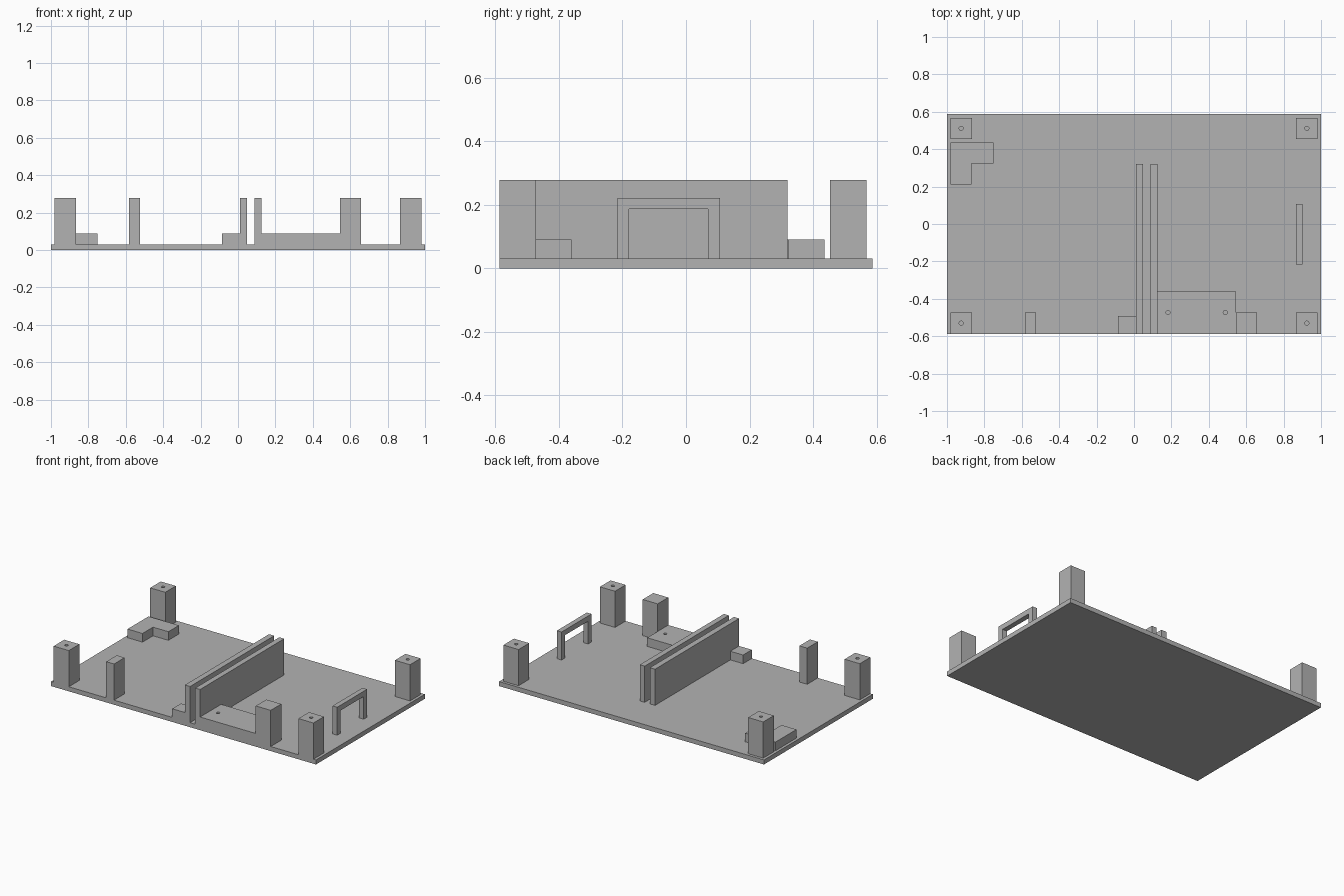
import bpy
import bmesh

if "Cube" in bpy.data.objects:
    bpy.data.objects.remove(bpy.data.objects["Cube"])

grey = bpy.data.materials.new("plain grey")
grey.diffuse_color = (0.45, 0.45, 0.45, 1)
grey.use_nodes = True
grey.node_tree.nodes["Principled BSDF"].inputs["Base Color"].default_value = grey.diffuse_color

FRONT, BACK = -0.587, 0.587   # base plate edges
FLOOR, LOW, TALL = 0.031, 0.09, 0.278


def prism(name, outline, start, end, axis="z"):
    """Extrude a closed outline: (x, y) points along z, or (y, z) points along x."""
    place = (lambda a, b, c: (a, b, c)) if axis == "z" else (lambda a, b, c: (c, a, b))
    bm = bmesh.new()
    face = bm.faces.new([bm.verts.new(place(a, b, start)) for a, b in outline])
    out = bmesh.ops.extrude_face_region(bm, geom=[face])
    moved = [g for g in out["geom"] if isinstance(g, bmesh.types.BMVert)]
    bmesh.ops.translate(bm, verts=moved, vec=place(0, 0, end - start))
    bmesh.ops.recalc_face_normals(bm, faces=bm.faces)
    mesh = bpy.data.meshes.new(name)
    bm.to_mesh(mesh)
    bm.free()
    obj = bpy.data.objects.new(name, mesh)
    bpy.context.collection.objects.link(obj)
    mesh.materials.append(grey)
    return obj


def box(name, x0, x1, y0, y1, z0, z1):
    return prism(name, [(x0, y0), (x1, y0), (x1, y1), (x0, y1)], z0, z1)


def drill(obj, x, y, top, depth):
    """Cut a small blind screw hole down from the top."""
    bpy.ops.mesh.primitive_cylinder_add(vertices=24, radius=0.011, depth=2 * depth,
                                        location=(x, y, top))
    cutter = bpy.context.object
    cutter.name = "hole_cutter"
    cutter.data.materials.append(grey)
    cutter.hide_render = True
    cutter.hide_viewport = True
    mod = obj.modifiers.new("screw hole", "BOOLEAN")
    mod.operation = "DIFFERENCE"
    mod.solver = "EXACT"
    mod.object = cutter


# Base plate
box("base_plate", -1, 1, FRONT, BACK, 0, FLOOR)

# Corner posts with screw holes
for side, x in (("left", -0.924), ("right", 0.924)):
    for end, y0, y1 in (("front", FRONT, -0.473), ("back", 0.454, 0.568)):
        post = box(f"{end}_{side}_post", x - 0.057, x + 0.057, y0, y1, FLOOR, TALL)
        drill(post, x, (y0 + y1) / 2, TALL, 0.1)

# Twin divider walls
box("left_divider", 0.01, 0.049, FRONT, 0.32, FLOOR, TALL)
box("right_divider", 0.088, 0.125, FRONT, 0.32, FLOOR, TALL)

# Front edge posts and stop block
box("thin_front_post", -0.584, -0.525, FRONT, -0.473, FLOOR, TALL)
box("wide_front_post", 0.545, 0.658, FRONT, -0.473, FLOOR, TALL)
box("stop_block", -0.086, 0.01, FRONT, -0.493, FLOOR, LOW)

# Low mounting block with two screw holes
mount = box("mounting_block", 0.125, 0.545, FRONT, -0.36, FLOOR, LOW)
for hole_x in (0.182, 0.488):
    drill(mount, hole_x, -0.473, LOW, 0.05)

# L-shaped corner bracket
prism("corner_bracket", [(-0.981, 0.21), (-0.868, 0.21), (-0.868, 0.323),
                         (-0.752, 0.323), (-0.752, 0.436), (-0.981, 0.436)], FLOOR, LOW)

# Upright arch
prism("arch", [(-0.216, FLOOR), (-0.179, FLOOR), (-0.179, 0.186), (0.07, 0.186),
               (0.07, FLOOR), (0.107, FLOOR), (0.107, 0.222), (-0.216, 0.222)],
      0.865, 0.9, axis="x")
